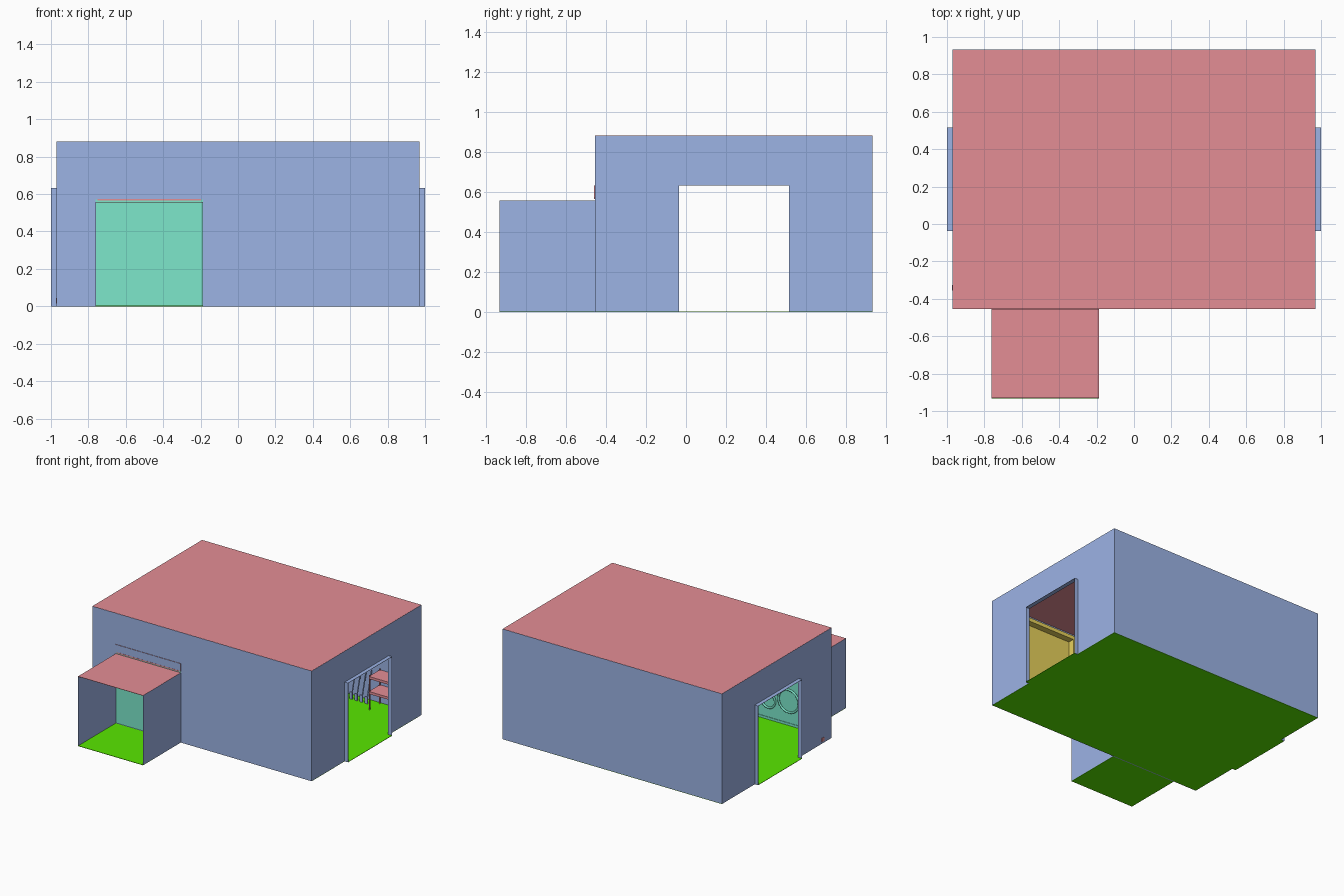
import bpy, bmesh, math
from mathutils import Vector

cube = bpy.data.objects.get("Cube")
if cube:
    bpy.data.objects.remove(cube, do_unlink=True)


def material(name, rgb):
    """Flat material from 0-255 screen values, converted to linear."""
    lin = [((c / 255 + 0.055) / 1.055) ** 2.4 if c > 10 else 0 for c in rgb] + [1]
    m = bpy.data.materials.new(name)
    m.use_nodes = True
    m.diffuse_color = lin
    m.node_tree.nodes["Principled BSDF"].inputs["Base Color"].default_value = lin
    return m


BLUE = material("wall blue", (156, 179, 229))
RED = material("roof red", (228, 141, 149))
GREEN = material("floor green", (88, 231, 0))
TEAL = material("door teal", (125, 231, 203))
YELLOW = material("cabinet yellow", (232, 209, 92))


def finish(name, bm, mat):
    bmesh.ops.recalc_face_normals(bm, faces=bm.faces)
    mesh = bpy.data.meshes.new(name)
    bm.to_mesh(mesh)
    bm.free()
    mesh.materials.append(mat)
    obj = bpy.data.objects.new(name, mesh)
    bpy.context.collection.objects.link(obj)
    return obj


def box(name, mat, x, y, z):
    bm = bmesh.new()
    bmesh.ops.create_cube(bm, size=1)
    for v in bm.verts:
        v.co = [r[0] + (c + 0.5) * (r[1] - r[0]) for c, r in zip(v.co, (x, y, z))]
    return finish(name, bm, mat)


def arch(name, mat, outer, opening, depth, axis):
    """Upside-down U shape: outer and opening are (left, right, top)."""
    (a, b, h), (c, d, k) = outer, opening
    outline = [(a, 0), (c, 0), (c, k), (d, k), (d, 0), (b, 0), (b, h), (a, h)]
    bm = bmesh.new()

    def place(u, w, t):
        return (t, u, w) if axis == "x" else (u, t, w)

    face = bm.faces.new([bm.verts.new(place(u, w, depth[0])) for u, w in outline])
    ext = bmesh.ops.extrude_face_region(bm, geom=[face])["geom"]
    bmesh.ops.translate(bm, verts=[v for v in ext if isinstance(v, bmesh.types.BMVert)],
                        vec=place(0, 0, depth[1] - depth[0]))
    return finish(name, bm, mat)


def rod(name, mat, start, end, radius):
    start, end = Vector(start), Vector(end)
    bm = bmesh.new()
    bmesh.ops.create_cone(bm, segments=8, radius1=radius, radius2=radius,
                          depth=(end - start).length, cap_ends=True)
    obj = finish(name, bm, mat)
    obj.location = (start + end) / 2
    obj.rotation_euler = (end - start).to_track_quat("Z", "Y").to_euler()
    return obj


# Main hall dimensions
W, FRONT, BACK, TOP, T = 0.97, -0.455, 0.932, 0.88, 0.004
DOOR = (-0.038, 0.517, 0.633)
PX = (-0.762, -0.187)
PORCH_FRONT, PORCH_TOP = -0.932, 0.557

# Hall shell
box("hall_floor", GREEN, (-W, W), (FRONT + T, BACK), (0, 0.003))
box("hall_roof", RED, (0.001 - W, W - 0.001), (FRONT + 0.001, BACK - 0.001),
    (TOP - 0.003, TOP + 0.0005))
box("back_wall", BLUE, (-W, W), (BACK - T, BACK), (0, TOP))
arch("front_wall", BLUE, (-W, W, TOP), (*PX, 0.6), (FRONT, FRONT + T), "y")

# Side walls with doorways, projecting frames and sills
for side, s in (("left", 1), ("right", -1)):
    arch(side + "_wall", BLUE, (FRONT + 0.001, BACK - 0.001, TOP), DOOR,
         (s * (W - T), s * W), "x")
    arch(side + "_door_frame", BLUE, DOOR,
         (DOOR[0] + 0.002, DOOR[1] - 0.002, DOOR[2] - 0.002),
         (s * (W - T), s * 1.0), "x")
    box(side + "_door_sill", GREEN, sorted((s * W, s * 1.0)), DOOR[:2], (0, 0.003))

# Porch with open front
box("porch_floor", GREEN, PX, (PORCH_FRONT, FRONT - T), (0, 0.003))
box("porch_roof", RED, (PX[0] + 0.0005, PX[1] - 0.0005), (PORCH_FRONT + 0.0005, FRONT),
    (PORCH_TOP - 0.002, PORCH_TOP + 0.0005))
for side, x in (("left", PX[1] - 0.002), ("right", PX[0])):
    box("porch_" + side + "_wall", BLUE, (x, x + 0.002),
        (PORCH_FRONT, FRONT), (0, PORCH_TOP))

# Closed front door with threshold, and the lintel above the porch
box("front_door", TEAL, PX, (FRONT + 0.001, FRONT + 0.008), (0.003, 0.62))
box("threshold", BLUE, PX, (FRONT - T, FRONT + T), (0, 0.003))
lintel = box("lintel", RED, PX, (FRONT - 0.004, FRONT), (0.57, 0.632))
lintel.data.materials.append(BLUE)
for face in lintel.data.polygons:
    face.material_index = int(face.normal.y < -0.5)
box("lintel_trim", RED, (PX[0] + 0.01, PX[1] - 0.01), (FRONT - 0.005, FRONT), (0.565, 0.573))
box("door_bottom_rail", TEAL, PX, (FRONT + 0.006, FRONT + 0.012), (0.003, 0.022))

# Hoops hung on the inside of the front door
for i, (x, z, r) in enumerate(((-0.6, 0.2, 0.09), (-0.42, 0.16, 0.06), (-0.45, 0.33, 0.07))):
    bpy.ops.mesh.primitive_torus_add(major_radius=r, minor_radius=0.008, major_segments=24,
                                     minor_segments=8, location=(x, FRONT + 0.016, z),
                                     rotation=(math.pi / 2, 0, 0))
    hoop = bpy.context.object
    hoop.name = "door_hoop_%d" % (i + 1)
    hoop.data.materials.append(TEAL)
    bpy.ops.object.shade_smooth()

# Tall open cabinet against the front wall
CX, CY = (0.24, 0.8), (FRONT + T, -0.385)
box("cabinet_back", YELLOW, CX, (CY[0], CY[0] + 0.015), (0.003, 0.8))
box("cabinet_top", YELLOW, CX, CY, (0.79, 0.82))
for side, x in (("right", CX[0]), ("left", CX[1] - 0.015)):
    box("cabinet_" + side + "_side", YELLOW, (x, x + 0.015), CY, (0.003, 0.79))

# Shelf rack in the back corner
for i, z in enumerate((0.13, 0.25)):
    box("rack_shelf_%d" % (i + 1), RED, (0.61, 0.95), (0.78, 0.92), (z, z + 0.02))
for x in (0.61, 0.94):
    for y in (0.78, 0.91):
        box("rack_post", RED, (x, x + 0.008), (y, y + 0.008), (0.003, 0.28))

# Long-handled tools leaning by the back wall
for i in range(4):
    x = 0.4 + i * 0.045
    rod("tool_handle_%d" % (i + 1), BLUE, (x, 0.86, 0.01), (x + 0.005, 0.915, 0.25), 0.005)
    box("tool_head_%d" % (i + 1), BLUE, (x - 0.012, x + 0.012), (0.853, 0.863), (0.005, 0.06))

# Small peg low on the right wall
box("wall_peg", RED, (-W - 0.004, -W), (-0.355, -0.325), (0.015, 0.045))
